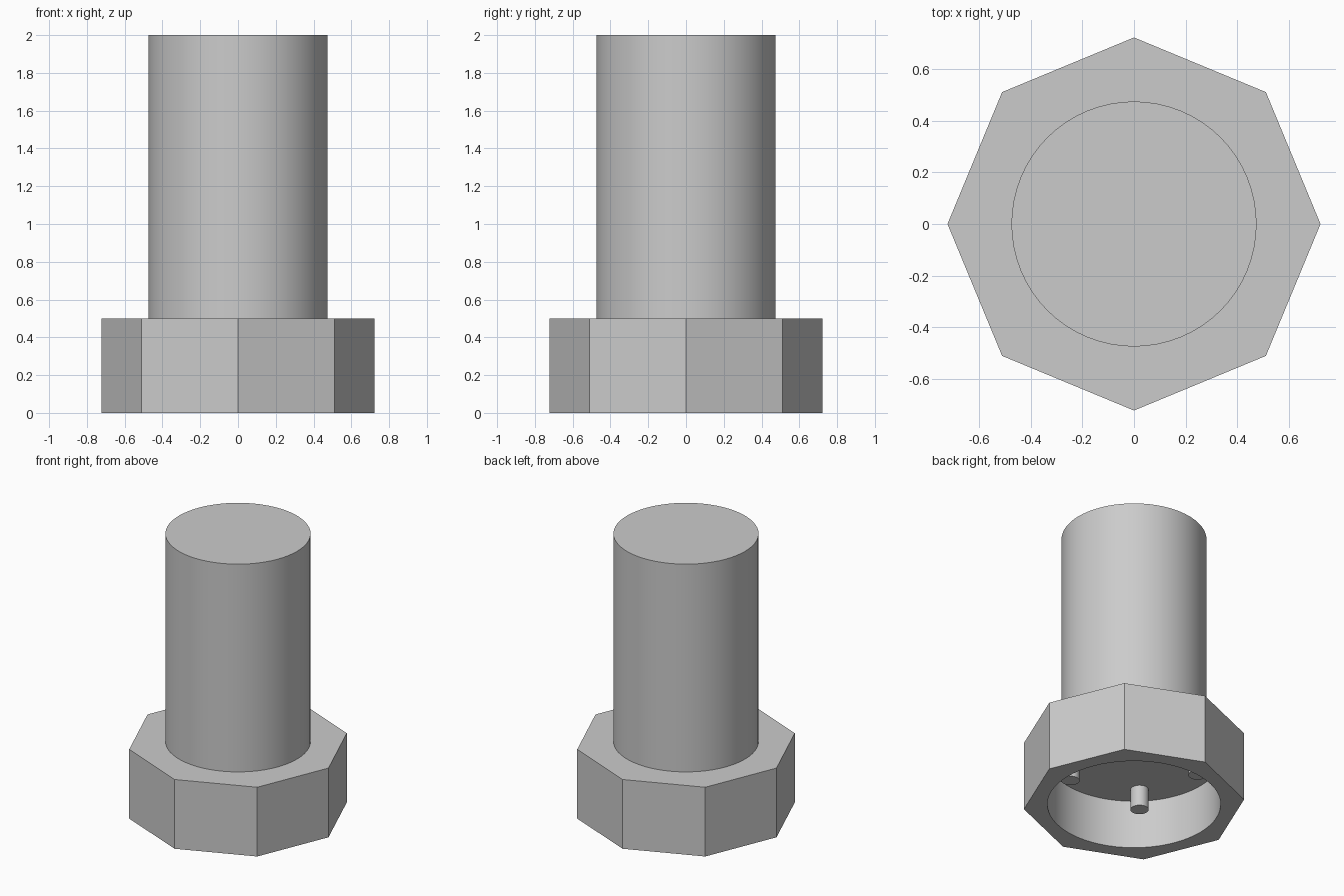
import bpy
import math

cube = bpy.data.objects.get("Cube")
if cube:
    bpy.data.objects.remove(cube, do_unlink=True)

# Single plain grey
grey = bpy.data.materials.new("plain grey")
grey.use_nodes = True
grey.diffuse_color = (0.6, 0.6, 0.6, 1)
grey.node_tree.nodes["Principled BSDF"].inputs["Base Color"].default_value = (0.6, 0.6, 0.6, 1)


def cylinder(name, sides, radius, bottom, top, x=0, y=0):
    """Upright prism between two heights, smooth where it has many sides."""
    bpy.ops.mesh.primitive_cylinder_add(vertices=sides, radius=radius, depth=top - bottom,
                                        location=(x, y, (bottom + top) / 2))
    obj = bpy.context.object
    obj.name = obj.data.name = name
    obj.data.materials.append(grey)
    bpy.ops.object.shade_smooth_by_angle(angle=math.radians(30))
    return obj


HEAD_TOP = 0.5
CEILING = 0.35

# Round shaft, seated slightly into the head
cylinder("shaft", 64, 0.475, HEAD_TOP - 0.05, 2.0)

# Eight-sided head with a round recess underneath
head = cylinder("head", 8, 0.723, 0, HEAD_TOP)
cutter = cylinder("recess_cutter", 64, 0.567, -0.2, CEILING)
cutter.hide_render = True
recess = head.modifiers.new("recess", 'BOOLEAN')
recess.operation = 'DIFFERENCE'
recess.solver = 'EXACT'
recess.object = cutter
bpy.ops.object.select_all(action='DESELECT')
bpy.context.view_layer.objects.active = head
head.select_set(True)
bpy.ops.object.modifier_apply(modifier=recess.name)
bpy.data.objects.remove(cutter, do_unlink=True)
bpy.ops.object.shade_smooth_by_angle(angle=math.radians(30))

# Four short pins hanging from the recess ceiling, in line with the diagonal corners
for side, x in (("left", 0.295), ("right", -0.295)):
    for end, y in (("front", -0.295), ("back", 0.295)):
        cylinder(f"pin_{end}_{side}", 24, 0.06, CEILING - 0.15, CEILING + 0.02, x, y)
